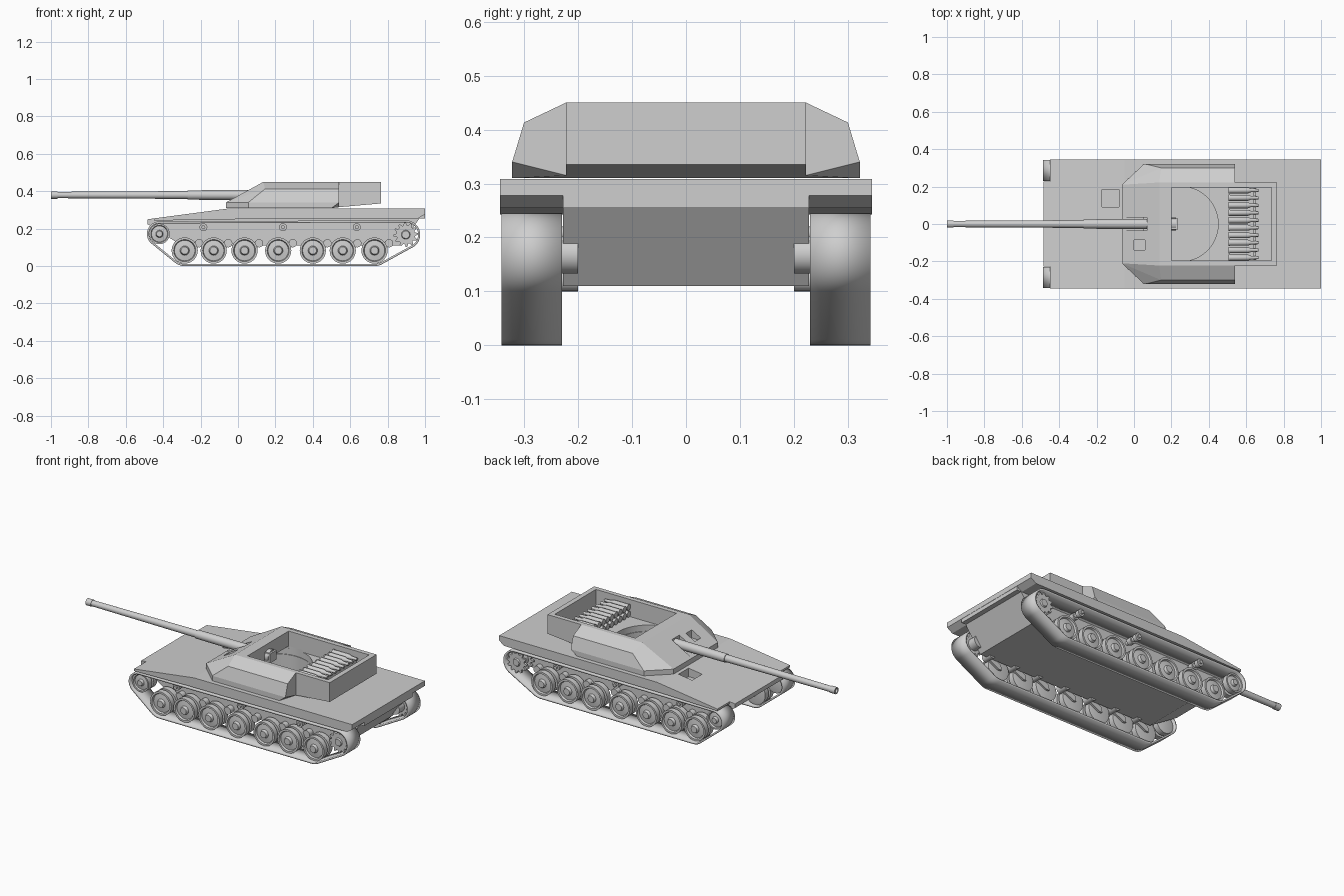
import bpy, bmesh, math
from mathutils import Vector, geometry

cube = bpy.data.objects.get("Cube")
if cube:
    bpy.data.objects.remove(cube, do_unlink=True)

grey = bpy.data.materials.new("plain_grey")
grey.use_nodes = True
grey.diffuse_color = (0.62, 0.62, 0.62, 1)
grey.node_tree.nodes["Principled BSDF"].inputs["Base Color"].default_value = (0.62, 0.62, 0.62, 1)


def finish(name, bm, smooth=False):
    bmesh.ops.recalc_face_normals(bm, faces=bm.faces)
    me = bpy.data.meshes.new(name)
    bm.to_mesh(me)
    bm.free()
    me.materials.append(grey)
    ob = bpy.data.objects.new(name, me)
    bpy.context.collection.objects.link(ob)
    bpy.ops.object.select_all(action='DESELECT')
    ob.select_set(True)
    bpy.context.view_layer.objects.active = ob
    if smooth:
        bpy.ops.object.shade_smooth_by_angle(angle=math.radians(35))
    return ob


def prism(name, pts, y0, y1, smooth=False):
    """Side outline in x, z extruded from y0 to y1."""
    bm = bmesh.new()
    face = bm.faces.new([bm.verts.new((x, y0, z)) for x, z in pts])
    ext = bmesh.ops.extrude_face_region(bm, geom=[face])
    moved = [g for g in ext["geom"] if isinstance(g, bmesh.types.BMVert)]
    bmesh.ops.translate(bm, verts=moved, vec=(0, y1 - y0, 0))
    return finish(name, bm, smooth)


def box(name, x0, x1, y0, y1, z0, z1):
    return prism(name, [(x0, z0), (x1, z0), (x1, z1), (x0, z1)], y0, y1)


def lathe(name, profile, centre, axis, steps=32):
    """Profile of (distance along axis, radius) turned about the axis."""
    bm = bmesh.new()
    axis, centre = Vector(axis), Vector(centre)
    side = Vector((0, 0, 1)) if axis.z == 0 else Vector((1, 0, 0))
    vs = [bm.verts.new(centre + axis * t + side * r) for t, r in profile]
    es = [bm.edges.new(p) for p in zip(vs, vs[1:])]
    bmesh.ops.spin(bm, geom=vs + es, cent=centre, axis=axis, dvec=(0, 0, 0),
                   angle=2 * math.pi, steps=steps, use_duplicate=False)
    bmesh.ops.remove_doubles(bm, verts=bm.verts, dist=0.0002)
    return finish(name, bm, True)


def cylinder(name, t0, t1, r, centre, axis, steps=32):
    return lathe(name, [(t0, 0), (t0, r), (t1, r), (t1, 0)], centre, axis, steps)


def convex(name, pts):
    """Convex solid from points mirrored across y."""
    bm = bmesh.new()
    for x, y, z in pts:
        for s in (1, -1):
            bm.verts.new((x, s * y, z))
    bmesh.ops.convex_hull(bm, input=bm.verts)
    bmesh.ops.dissolve_limit(bm, angle_limit=0.01, verts=bm.verts, edges=bm.edges)
    return finish(name, bm)


def combine(target, tool, op='DIFFERENCE', keep=False):
    bpy.context.view_layer.objects.active = target
    mod = target.modifiers.new("cut", 'BOOLEAN')
    mod.operation, mod.object = op, tool
    bpy.ops.object.modifier_apply(modifier=mod.name)
    if not keep:
        bpy.data.objects.remove(tool, do_unlink=True)


# Hull: narrow tub below, full-width deck above
tub = prism("lower_hull", [(-.485, .225), (-.485, .25), (-.45, .2548), (-.44, .252), (.96, .257),
                           (.97, .255), (.87, .11), (-.3, .11)], -.228, .228)
deck = prism("upper_hull", [(-.45, .243), (-.45, .2548), (-.05, .308), (1, .308),
                            (1, .278), (.965, .255), (-.1, .25)], -.345, .345)
# Square off the centre of the stern
box("stern_plate", .95, .999, -.228, .228, .255, .3)

# Turret with sloped cheeks and a rear bustle
turret = convex("turret", [(-.065, .21, .31), (-.065, .21, .34), (.055, .322, .31), (.055, .322, .34),
                           (.5, .322, .31), (.54, .322, .34), (.54, .222, .315), (.54, .3, .413),
                           (.145, .3, .413), (.135, .222, .45), (.54, .222, .45)])
bustle = convex("bustle", [(.4, .222, .32), (.54, .222, .315), (.765, .222, .335),
                           (.765, .222, .45), (.4, .222, .45)])
combine(turret, bustle, 'UNION')
# Open fighting compartment, gun slot and sight slot
combine(turret, box("pit_cutter", .2, .735, -.195, .195, .347, .6))
combine(turret, box("gun_slot_cutter", -.2, .07, -.036, .036, .345, .6))
combine(turret, box("sight_cutter", 0, .06, -.14, -.085, .36, .6))
# Ring opening through turret floor into the hull
ring = cylinder("ring_cutter", .2, .36, .2, (.25, 0, 0), (0, 0, 1), 64)
for part in (turret, deck, tub):
    combine(part, ring, keep=True)
bpy.data.objects.remove(ring, do_unlink=True)
# Driver hatch opening
combine(deck, box("hatch_cutter", -.17, -.08, .09, .185, .2, .4))

# Gun with sleeve, muzzle collar and breech
lathe("gun_barrel", [(-.9, 0), (-.9, .012), (-1, .012), (-1, .02), (-.965, .02), (-.965, .017),
                     (-.27, .021), (-.27, .025), (.08, .027), (.08, 0)], (0, 0, .38), (1, 0, 0))
box("breech", .07, .235, -.03, .03, .352, .408)
cylinder("breech_ring", .2, .225, .036, (0, 0, .38), (1, 0, 0))

# Stowed shells in two layers, with a comb rack
for layer in range(2):
    for i in range(10):
        lathe("shell", [(.505, 0), (.505, .018), (.512, .018), (.512, .016), (.61, .016),
                        (.625, .01), (.665, .008), (.665, 0)],
              (0, (i - 4.5) * .04, .368 + .042 * layer), (1, 0, 0), 12)
box("shell_rack", .64, .652, -.192, .192, .346, .4)

wheel_xs = (-.285, -.13, .035, .215, .4, .56, .73)
idler, sprocket = (-.42, .172), (.897, .168)


def circle(cx, cz, r, n=48):
    return [Vector((cx + r * math.cos(2 * math.pi * i / n), cz + r * math.sin(2 * math.pi * i / n)))
            for i in range(n)]


def track(name, y0, y1):
    """Belt around idler, sprocket and end road wheels."""
    pts = circle(*idler, .067) + circle(*sprocket, .077)
    pts += circle(wheel_xs[0], .083, .083) + circle(wheel_xs[-1], .083, .083)
    loop = [pts[i] for i in geometry.convex_hull_2d(pts)]
    bm = bmesh.new()
    a, b = [[bm.verts.new((p.x, y, p.y)) for p in loop] for y in (y0, y1)]
    for i in range(len(loop)):
        j = (i + 1) % len(loop)
        bm.faces.new((a[i], a[j], b[j], b[i]))
    ob = finish(name, bm, True)
    mod = ob.modifiers.new("thickness", 'SOLIDIFY')
    mod.thickness, mod.offset = .011, -1


def wheel(name, x, z, r, s):
    """Twin-disc wheel with dished face and hub."""
    lathe(name, [(.242, 0), (.242, r * .8), (.245, r), (.278, r), (.278, r * .7), (.294, r * .7),
                 (.294, r), (.326, r), (.326, r * .84), (.315, r * .78), (.319, r * .36),
                 (.334, r * .28), (.334, 0)], (x, 0, z), (0, s, 0))


# Running gear on both sides
for s, side in ((1, "back"), (-1, "front")):
    track(side + "_track", *sorted((s * .23, s * .342)))
    for x in wheel_xs:
        wheel(side + "_road_wheel", x, .083, .07, s)
        # Swing arm and its pivot
        cylinder("arm_pivot", .2, .262, .022, (x + .078, 0, .122), (0, s, 0), 20)
        lo, hi = sorted((s * .23, s * .243))
        prism("swing_arm", [(x - .01, .07), (x + .01, .07), (x + .09, .11),
                            (x + .075, .14), (x - .005, .1)], lo, hi)
    wheel(side + "_idler", *idler, .055, s)
    for x in (-.185, .24, .635):
        lathe(side + "_return_roller", [(.22, 0), (.22, .012), (.25, .012), (.25, .021), (.28, .021),
                                        (.28, .013), (.3, .013), (.3, .021), (.325, .021),
                                        (.325, .01), (.335, .01), (.335, 0)],
              (x, 0, .208), (0, s, 0), 20)
    # Toothed drive sprocket
    teeth = []
    for i in range(48):
        r = .065 if i % 4 < 2 else .05
        ang = 2 * math.pi * i / 48
        teeth.append((sprocket[0] + r * math.cos(ang), sprocket[1] + r * math.sin(ang)))
    for y in (.25, .312):
        prism(side + "_sprocket_ring", teeth, s * y, s * (y + .014))
    lathe(side + "_sprocket_hub", [(.2, 0), (.2, .035), (.318, .035), (.318, .028), (.334, .02),
                                   (.334, 0)], (sprocket[0], 0, sprocket[1]), (0, s, 0))
